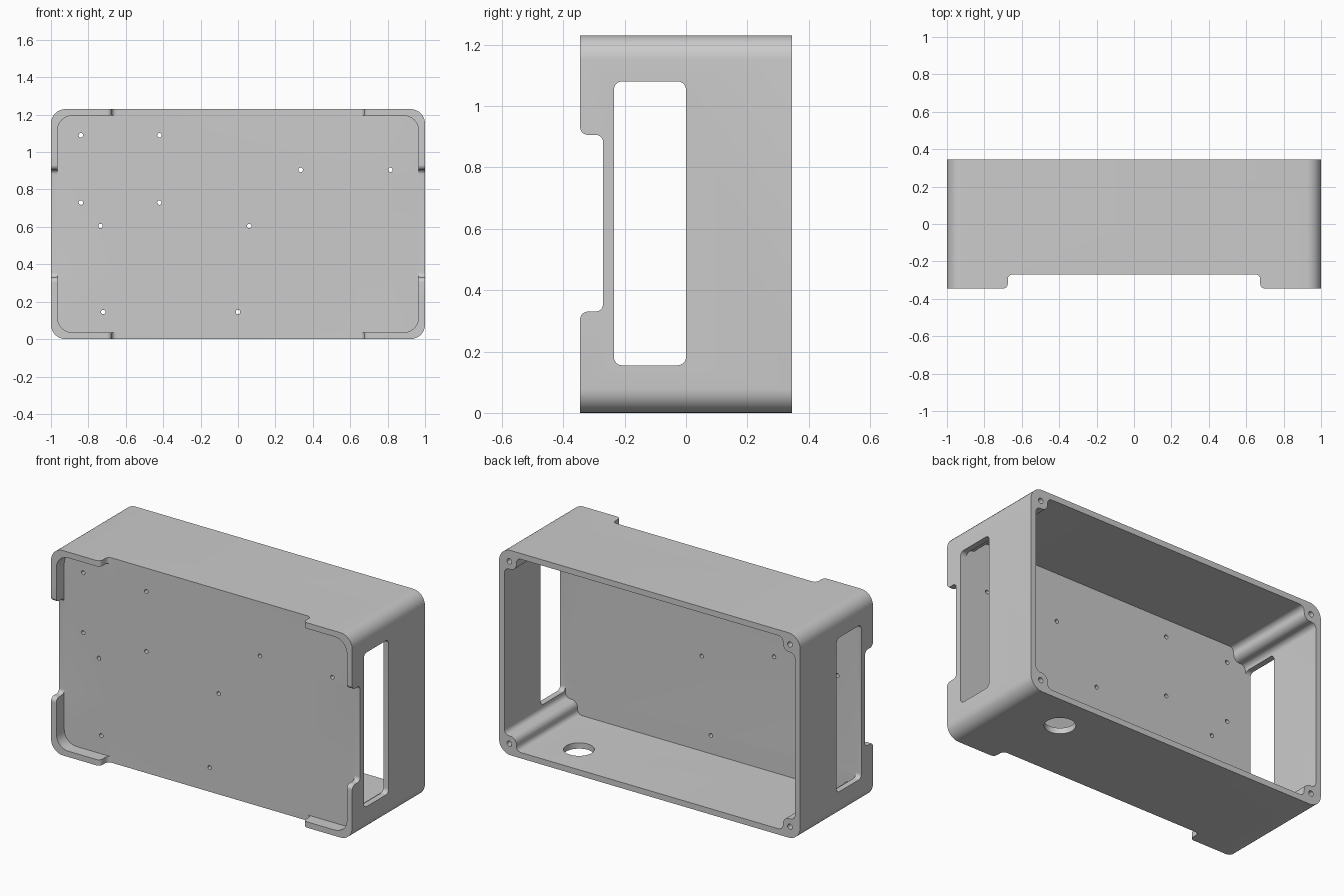
import bpy, bmesh, math
from mathutils import Vector

if "Cube" in bpy.data.objects:
    bpy.data.objects.remove(bpy.data.objects["Cube"])

HX, HY, H = 1.0, 0.345, 1.23      # half width, half depth, height
MID = H / 2
WALL = 0.035
PLATE_FRONT, PLATE_BACK = -0.27, -0.235

grey = bpy.data.materials.new("light grey")
grey.use_nodes = True
grey.diffuse_color = (0.6, 0.6, 0.6, 1)
grey.node_tree.nodes["Principled BSDF"].inputs["Base Color"].default_value = (0.6, 0.6, 0.6, 1)


def fillet(corners, steps=8):
    """Round every (u, v, radius) corner of a closed outline."""
    out = []
    for i, (u, v, r) in enumerate(corners):
        p = Vector((u, v))
        a = (Vector(corners[i - 1][:2]) - p).normalized()
        b = (Vector(corners[(i + 1) % len(corners)][:2]) - p).normalized()
        if r == 0:
            out.append(p)
            continue
        half = a.angle(b) / 2
        centre = p + (a + b).normalized() * r / math.sin(half)
        d0 = p + a * r / math.tan(half) - centre
        d1 = p + b * r / math.tan(half) - centre
        sweep = d0.angle(d1)
        for k in range(steps + 1):
            t = k / steps
            out.append(centre + (d0 * math.sin((1 - t) * sweep) + d1 * math.sin(t * sweep)) / math.sin(sweep))
    return out


def rounded_box(u0, u1, v0, v1, r):
    return fillet([(u0, v0, r), (u1, v0, r), (u1, v1, r), (u0, v1, r)])


def circle(u, v, r, n=24):
    return [Vector((u + r * math.cos(2 * math.pi * k / n), v + r * math.sin(2 * math.pi * k / n))) for k in range(n)]


def prism(name, outline, axis, lo, hi):
    """Extrude an outline along x, y or z; the outline uses the other two axes in order."""
    def place(p, w):
        c = [p.x, p.y]
        c.insert("xyz".index(axis), w)
        return c
    bm = bmesh.new()
    rings = [[bm.verts.new(place(p, w)) for p in outline] for w in (lo, hi)]
    bm.faces.new(rings[0])
    bm.faces.new(rings[1])
    n = len(outline)
    for i in range(n):
        j = (i + 1) % n
        bm.faces.new((rings[0][i], rings[0][j], rings[1][j], rings[1][i]))
    bmesh.ops.recalc_face_normals(bm, faces=bm.faces)
    mesh = bpy.data.meshes.new(name)
    bm.to_mesh(mesh)
    bm.free()
    mesh.materials.append(grey)
    ob = bpy.data.objects.new(name, mesh)
    bpy.context.collection.objects.link(ob)
    return ob


def notch(centre, half):
    """Shallow opening in the front rim with rounded lips: (along, y) pairs."""
    r = 0.025
    side = [(half + 0.1, -0.5, 0), (half + 0.1, -HY, 0), (half, -HY, r), (half, PLATE_FRONT, r)]
    right = [(centre + a, y, s) for a, y, s in side]
    left = [(centre - a, y, s) for a, y, s in reversed(side)]
    return fillet(right + left)


# Outer body
body = prism("enclosure_body", rounded_box(-HX, HX, 0, H, 0.078), "y", -HY, HY)
cutters = []


def cut(name, outline, axis, lo, hi):
    ob = prism(name, outline, axis, lo, hi)
    ob.hide_render = True
    cutters.append(ob)


# Rear cavity, leaving a screw post in each corner
wx, wz, post = HX - WALL, MID - WALL, 0.08
quarter = [(wx, wz - post, 0.03), (wx - post, wz - post, 0.04), (wx - post, wz, 0.03)]
outline = []
for sx, sz in ((1, 1), (-1, 1), (-1, -1), (1, -1)):
    pts = [(sx * x, MID + sz * z, r) for x, z, r in quarter]
    outline += pts if sx * sz > 0 else pts[::-1]
cut("cavity", fillet(outline), "y", PLATE_BACK, 0.5)

# Front recess behind the rim
cut("front_recess", rounded_box(-wx, wx, WALL, H - WALL, 0.08), "y", -0.5, PLATE_FRONT)

# Openings in the rim, leaving four corner lips
cut("long_notch", notch(0, 0.675), "z", -0.1, H + 0.1)
cut("side_notch", [Vector((p.y, p.x)) for p in notch(0.618, 0.288)], "x", -1.1, 1.1)

# Side windows
cut("side_windows", rounded_box(PLATE_BACK, 0, 0.155, 1.08, 0.027), "x", -1.1, 1.1)

# Cable hole in the underside
cut("cable_hole", circle(0.62, 0.13, 0.084, 48), "z", -0.1, 0.1)

# Mounting holes through the plate
for x, z in ((-0.84, 1.09), (-0.42, 1.09), (-0.84, 0.73), (-0.42, 0.73), (0.335, 0.905),
             (0.815, 0.905), (-0.735, 0.605), (0.06, 0.605), (-0.72, 0.145), (0, 0.145)):
    cut("mounting_hole", circle(x, z, 0.012, 16), "y", -0.4, -0.1)

# Blind screw holes in the posts
for sx in (-1, 1):
    for sz in (-1, 1):
        cut("screw_hole", circle(sx * (HX - 0.068), MID + sz * (MID - 0.068), 0.016, 20), "y", 0.1, 0.5)

# Apply every cut, then drop the cutters
bpy.context.view_layer.objects.active = body
for c in cutters:
    mod = body.modifiers.new(c.name, "BOOLEAN")
    mod.operation = "DIFFERENCE"
    mod.solver = "EXACT"
    mod.object = c
    bpy.ops.object.modifier_apply(modifier=mod.name)
for c in cutters:
    bpy.data.objects.remove(c)

for ob in bpy.context.selected_objects:
    ob.select_set(False)
body.select_set(True)
bpy.ops.object.shade_smooth_by_angle(angle=math.radians(30))
